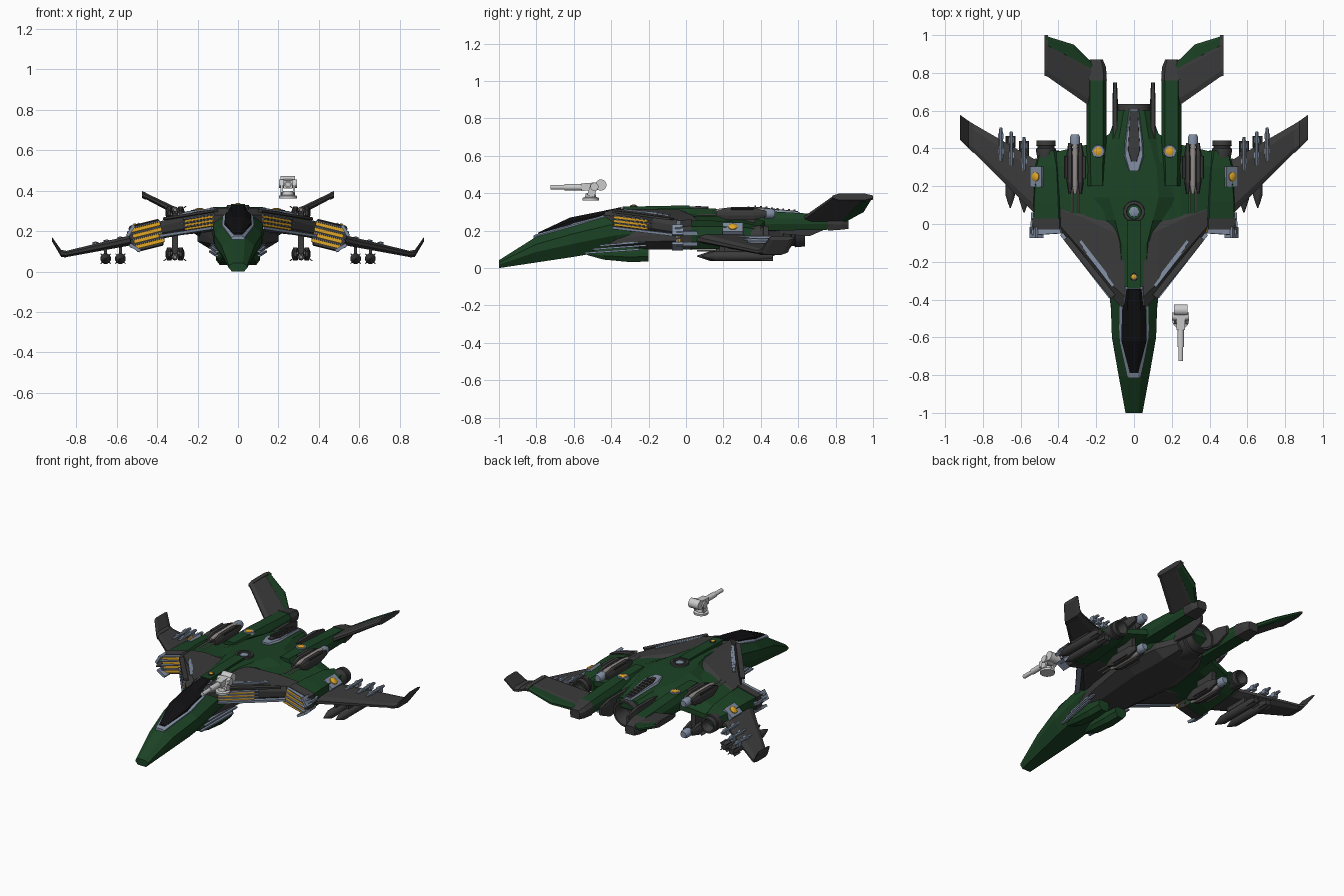
import bpy, bmesh, math
from mathutils import Vector, Matrix


def material(name, r, g, b):
    m = bpy.data.materials.new(name)
    m.diffuse_color = (r, g, b, 1)
    return m


GREEN = material("green_paint", 0.011, 0.055, 0.018)
DARK = material("dark_metal", 0.043, 0.043, 0.043)
STEEL = material("blue_steel", 0.22, 0.27, 0.36)
YELLOW = material("yellow_glow", 0.75, 0.38, 0.02)
GLASS = material("black_glass", 0.005, 0.005, 0.006)
SILVER = material("warm_silver", 0.3, 0.27, 0.26)


def loft(name, rings, mat=None, mirror=False, smooth=False):
    """Skin a row of point rings and cap both ends."""
    bm = bmesh.new()
    rows = [[bm.verts.new(p) for p in ring] for ring in rings]
    n = len(rows[0])
    for a, b in zip(rows, rows[1:]):
        for i in range(n):
            j = (i + 1) % n
            bm.faces.new((a[i], a[j], b[j], b[i]))
    bm.faces.new(rows[0])
    bm.faces.new(rows[-1])
    bmesh.ops.recalc_face_normals(bm, faces=bm.faces)
    me = bpy.data.meshes.new(name)
    bm.to_mesh(me)
    bm.free()
    if smooth:
        me.shade_smooth()
        me.set_sharp_from_angle(angle=math.radians(40))
    ob = bpy.data.objects.new(name, me)
    bpy.context.collection.objects.link(ob)
    if mat:
        me.materials.append(mat)
    if mirror:
        ob.modifiers.new("mirror", 'MIRROR')
    return ob


def hull(name, secs, mat, x=0, mirror=False):
    """Sections along y: (y, top, mid, bottom half widths, top, mid, bottom z)."""
    rings = []
    for y, wt, wm, wb, zt, zm, zb in secs:
        d, e = (zt - zm) * .3, (zm - zb) * .3
        half = [(wt, zt), (wm, zm + d), (wm, zm - e), (wb, zb)]
        pts = half + [(-w, z) for w, z in reversed(half)]
        rings.append([(x + w, y, z) for w, z in pts])
    return loft(name, rings, mat, mirror)


def wing(name, ribs, mat, mirror=True):
    """Ribs across x: (x, z, front y, back y, thickness)."""
    rings = []
    for x, z, a, b, t in ribs:
        c = b - a
        up = [(a, t * .2), (a + c * .15, t / 2), (b - c * .2, t / 2), (b, t * .2)]
        pts = up + [(y, -h) for y, h in reversed(up)]
        rings.append([(x, y, z + h) for y, h in pts])
    return loft(name, rings, mat, mirror)


def lathe(name, profile, centre, mat=None, axis='Y', mirror=False, n=16):
    """Turned part: profile of (distance along axis, radius)."""
    c = Vector(centre)
    rings = []
    for d, r in profile:
        ring = []
        for i in range(n):
            a = 2 * math.pi * (i + .5) / n
            u, v = r * math.cos(a), r * math.sin(a)
            ring.append(c + Vector({'X': (d, u, v), 'Y': (u, d, v), 'Z': (u, v, d)}[axis]))
        rings.append(ring)
    return loft(name, rings, mat, mirror, True)


def bar(name, p, q, w, h, mat=None, mirror=True, roll=0):
    """Box beam from p to q, w wide and h high, rolled about its length."""
    p, q = Vector(p), Vector(q)
    d = (q - p).normalized()
    s = d.cross(Vector((0, 0, 1)) if abs(d.z) < .9 else Vector((0, 1, 0))).normalized()
    rot = Matrix.Rotation(roll, 3, d)
    s, u = rot @ s * w / 2, rot @ s.cross(d) * h / 2
    return loft(name, [[k + s + u, k - s + u, k - s - u, k + s - u] for k in (p, q)], mat, mirror)


# Fuselage, belly and chin pods
hull("fuselage", [(-1, .025, .045, .03, .042, .025, 0), (-.8, .035, .082, .05, .168, .11, .03),
                  (-.6, .065, .117, .07, .24, .16, .06), (-.37, .06, .125, .08, .305, .21, .1),
                  (-.1, .07, .13, .1, .32, .22, .12), (.02, .1, .19, .1, .32, .24, .12),
                  (.14, .13, .25, .1, .318, .245, .12), (.3, .12, .23, .1, .31, .24, .12),
                  (.45, .08, .14, .1, .305, .23, .13), (.6, .055, .085, .07, .285, .25, .22)], GREEN)
hull("belly", [(-.42, .1, .1, .06, .17, .14, .095), (-.2, .14, .15, .09, .21, .16, .1),
               (.15, .2, .2, .12, .23, .17, .1), (.4, .15, .17, .1, .23, .17, .11),
               (.52, .09, .1, .08, .25, .18, .13)], DARK)
hull("chin_pod", [(-.53, .01, .012, .01, .085, .08, .07), (-.44, .03, .04, .025, .11, .075, .045),
                  (-.3, .035, .045, .025, .115, .07, .032), (-.2, .03, .04, .02, .1, .075, .035)],
     GREEN, .065, True)
for i in range(3):
    bar("chin_strake", (.105, -.54 + i * .04, .08 + i * .02), (.135, -.25 + i * .04, .1 + i * .022), .016, .01, STEEL)

# Cockpit
hull("canopy_frame", [(-.815, .02, .032, .03, .175, .165, .12), (-.6, .05, .08, .09, .25, .225, .16),
                      (-.42, .05, .075, .09, .3, .27, .2), (-.33, .045, .055, .06, .32, .29, .24)], STEEL)
hull("canopy_glass", [(-.79, .012, .022, .025, .19, .182, .14), (-.62, .032, .066, .072, .27, .24, .18),
                      (-.46, .036, .064, .072, .302, .275, .2), (-.345, .03, .042, .045, .326, .31, .24)], GLASS)
bar("spine_ridge", (0, -.34, .318), (0, .02, .325), .07, .02, GREEN, False)

# Shoulders, dark strakes and their intake slats
wing("shoulder", [(.08, .25, -.3, .5, .1), (.25, .232, -.12, .42, .09), (.42, .195, 0, .38, .08)], GREEN)
wing("strake", [(.05, .26, -.46, .03, .11), (.13, .255, -.37, .05, .115), (.27, .232, -.19, .09, .1),
                (.39, .205, -.03, .1, .085)], DARK)
for i in range(3):
    k = i * .03
    bar("strake_trim", (.11 + k * .6, -.33 + k, .306 - k * .1), (.25 + k * .6, -.15 + k, .288 - k * .2), .016, .02, STEEL)
    bar("strake_slat", (.12, -.38, .272 - i * .02), (.26, -.205, .25 - i * .02), .012, .011, YELLOW)
    bar("strake_blade", (.12, -.386, .281 - i * .02), (.28, -.186, .258 - i * .02), .018, .006, STEEL)
bar("intake_lip_top", (.11, -.385, .302), (.36, -.075, .262), .03, .012, DARK)
bar("intake_lip_bottom", (.12, -.385, .216), (.38, -.05, .176), .03, .014, STEEL)

# Tail booms and canted fins
hull("tail_boom", [(.2, .03, .05, .04, .305, .26, .2), (.45, .035, .053, .04, .303, .25, .2),
                   (.77, .035, .053, .04, .285, .25, .205)], GREEN, .198, True)
hull("boom_tip", [(.76, .04, .056, .045, .288, .25, .2), (.83, .035, .052, .04, .275, .245, .205),
                  (.87, .025, .035, .03, .265, .24, .21)], DARK, .2, True)
wing("tail_fin", [(.2, .245, .6, .84, .045), (.465, .378, .785, .97, .03)], DARK)
wing("fin_trailing_edge", [(.22, .255, .78, .85, .036), (.32, .305, .86, .95, .03), (.465, .378, .94, .995, .024)], GREEN)
wing("fin_tip", [(.455, .373, .78, 1, .036), (.475, .381, .785, 1, .034)], DARK)

# Main engine with side plates
lathe("main_engine", [(.42, .075), (.5, .09), (.56, .09), (.565, .083), (.58, .083), (.585, .09), (.635, .085),
                      (.635, .073), (.54, .05)], (0, 0, .2), DARK, n=24)
hull("engine_side_plate", [(.42, .01, .014, .01, .28, .24, .19), (.66, .01, .014, .01, .28, .24, .17),
                           (.75, .006, .01, .006, .26, .24, .21)], DARK, .1, True)

# Outer nacelles, rolled to follow the wing
roll = Matrix.Translation((.45, 0, .178)) @ Matrix.Rotation(math.radians(14), 4, 'Y')
nac = hull("nacelle", [(-.02, .07, .083, .06, .06, 0, -.06), (.12, .065, .08, .06, .063, 0, -.065),
                       (.3, .055, .072, .05, .055, 0, -.055), (.39, .035, .05, .035, .04, 0, -.04)], GREEN, 0, True)
frame = hull("nacelle_frame", [(-.03, .072, .086, .062, .062, 0, -.062), (.03, .073, .088, .065, .067, 0, -.067)], DARK, 0, True)
parts = [nac, frame]
for i in range(4):
    z = -.042 + i * .028
    parts.append(bar("nacelle_slat", (-.078, -.034, z), (.07, -.034, z), .02, .018, YELLOW))
    parts.append(bar("nacelle_blade", (-.078, -.034, z + .013), (.08, -.044, z + .013), .03, .006, STEEL))
for s in (-1, 1):
    parts.append(bar("nacelle_claw", (.05, -.045, s * .066), (.095, -.045, s * .022), .06, .016, STEEL))
    parts.append(bar("nacelle_side_rail", (.086, -.05, s * .03), (.08, .06, s * .03), .014, .02, STEEL))
# Round lamp on the outer shoulder of each nacelle
tilt = Matrix.Translation((.505, .25, .2)) @ Matrix.Rotation(math.radians(38), 4, 'Y')
lamp = [bar("nacelle_light_mount", (0, -.055, 0), (0, .055, 0), .075, .05, STEEL),
        lathe("nacelle_light", [(0, .024), (.03, .024), (.036, .016)], (0, 0, 0), YELLOW, 'Z', True)]
for group, m in ((parts, roll), (lamp, tilt)):
    for ob in group:
        ob.data.transform(m)
lathe("nacelle_exhaust", [(.34, .045), (.38, .053), (.4, .053), (.402, .046), (.412, .046), (.415, .053), (.442, .05),
                          (.442, .04), (.39, .025)], (.466, 0, .175), DARK, mirror=True)

# Wings and upturned tips
wing("outer_wing", [(.45, .17, 0, .35, .06), (.53, .155, .06, .345, .05), (.86, .085, .39, .535, .03)], DARK)
wing("wing_tip", [(.85, .087, .375, .53, .034), (.875, .09, .4, .545, .034), (.92, .16, .445, .577, .022)], DARK)

# Wing missiles, pylons and rods
for x, y in ((.582, .06), (.655, .085)):
    z = .064
    lathe("missile", [(y, .003), (y + .03, .014), (y + .07, .027), (y + .34, .027), (y + .38, .018)], (x, 0, z), DARK, mirror=True, n=12)
    bar("missile_pylon", (x, y + .12, .105), (x, y + .28, .105), .016, .06, DARK)
    for a in (math.pi / 4, -math.pi / 4):
        bar("missile_fin", (x, y + .32, z), (x, y + .38, z), .07, .005, DARK, roll=a)
for x, y in ((.582, .28), (.65, .31), (.705, .33)):
    z = .155 - (x - .53) * .21 + .02
    lathe("wing_rod", [(y, .008), (y + .02, .011), (y + .16, .011), (y + .18, .008)], (x, 0, z), STEEL, mirror=True, n=8)
    for k in (.04, .12):
        bar("rod_clamp", (x, y + k, z - .008), (x, y + k + .03, z - .008), .03, .03, STEEL)

# Gun pods above and below the shoulders
for z, s in ((.29, 1), (.087, -1)):
    for dx in (-.028, .028):
        hull("gun_pod_cheek", [(.16, .004, .007, .004, z + .012, z, z - .012), (.22, .01, .017, .01, z + .033, z, z - .033),
                               (.36, .01, .019, .01, z + .033, z, z - .033), (.43, .005, .008, .005, z + .015, z, z - .015)],
             DARK, .312 + dx, True)
        lathe("gun_barrel", [(.06, .005), (.25, .005)], (.312 + dx * .6, 0, z - s * .005), SILVER, mirror=True, n=8)
        bar("gun_fin", (.312 + dx * .8, .3, z + s * .01), (.312 + dx * 2, .3, z + s * .034), .12, .005, DARK)
    lathe("gun_core", [(.16, .008), (.2, .015), (.38, .016), (.42, .014)], (.312, 0, z + s * .016), SILVER, mirror=True, n=10)
    lathe("gun_motor", [(.41, .018), (.42, .028), (.46, .028), (.475, .02)], (.312, 0, z), STEEL, mirror=True, n=12)
    bar("gun_mount", (.312, .3, z), (.312, .3, .2), .03, .14, DARK)

# Dorsal vent with grille, turret ring and lights
hull("vent_frame", [(.28, .022, .026, .03, .323, .31, .28), (.36, .045, .052, .055, .322, .31, .28),
                    (.45, .04, .046, .05, .316, .3, .27), (.61, .02, .025, .03, .298, .285, .26)], STEEL)
hull("vent_core", [(.33, .012, .014, .014, .328, .32, .3), (.39, .03, .033, .035, .326, .31, .29),
                   (.6, .02, .022, .022, .304, .29, .27)], DARK)
for i in range(8):
    y = .37 + i * .03
    bar("vent_rib", (-.024 + i * .0015, y, .328 - i * .003), (.024 - i * .0015, y, .328 - i * .003), .01, .012, DARK, False)
lathe("turret_ring", [(0, .06), (.025, .055), (.025, .04), (.012, .038)], (0, .065, .305), DARK, 'Z', n=24)
lathe("turret_hub", [(0, .028), (.022, .026), (.026, .014)], (0, .065, .305), STEEL, 'Z')
for x, y, z, m in ((.19, .385, .294, True), (0, -.28, .32, False)):
    k = 1 if m else .6
    lathe("light_ring", [(0, .036 * k), (.014, .032 * k)], (x, y, z), STEEL if m else DARK, 'Z', m)
    lathe("light_lens", [(0, .022 * k), (.016, .022 * k), (.02, .012 * k)], (x, y, z), YELLOW, 'Z', m)

# Detached gun turret hovering beside the cockpit (plain grey)
X = .247
lathe("turret_base", [(.362, .045), (.375, .045), (.38, .03), (.4, .026)], (X, -.51, 0), axis='Z')
for dx in (-.03, .03):
    bar("turret_bracket", (X + dx, -.51, .385), (X + dx, -.49, .445), .012, .04, mirror=False)
lathe("turret_pivot", [(-.045, .022), (.045, .022)], (X, -.49, .435), axis='X')
bar("turret_body", (X, -.56, .432), (X, -.45, .44), .045, .04, mirror=False)
lathe("turret_drum", [(-.036, .03), (.036, .03)], (X, -.455, .444), axis='X')
lathe("turret_gun", [(-.725, .013), (-.65, .013), (-.65, .018), (-.55, .018)], (X, 0, .432), n=12)
